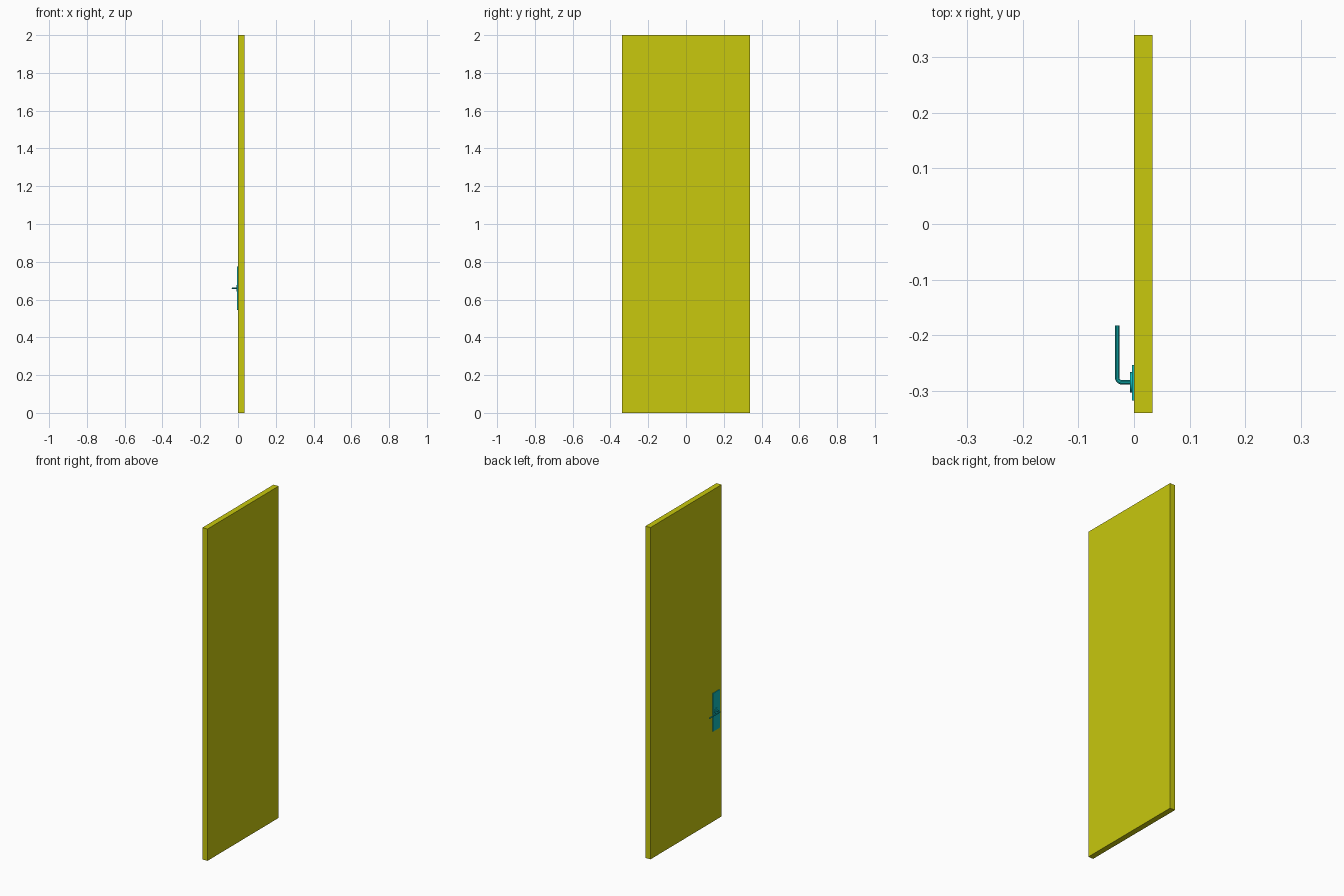
import bpy
import math
from mathutils import Vector

cube = bpy.data.objects.get("Cube")
if cube:
    bpy.data.objects.remove(cube, do_unlink=True)


def material(name, rgb):
    mat = bpy.data.materials.new(name)
    mat.use_nodes = True
    mat.diffuse_color = (*rgb, 1)
    mat.node_tree.nodes["Principled BSDF"].inputs["Base Color"].default_value = (*rgb, 1)
    return mat


yellow = material("yellow_paint", (0.58, 0.58, 0.004))
teal = material("teal_metal", (0.006, 0.5, 0.5))


def box(name, low, high, mat):
    low, high = Vector(low), Vector(high)
    bpy.ops.mesh.primitive_cube_add(size=1, location=(low + high) / 2)
    obj = bpy.context.object
    obj.name = name
    obj.scale = high - low
    bpy.ops.object.transform_apply(location=False, rotation=False, scale=True)
    obj.data.materials.append(mat)
    return obj


# Door slab and the handle's backing plate
box("door_panel", (0, -0.339, 0), (0.0335, 0.339, 2), yellow)
box("handle_plate", (-0.004, -0.317, 0.545), (0, -0.253, 0.775), teal)

# Round collar around the lever
handle_y, handle_z = -0.284, 0.66
bpy.ops.mesh.primitive_cylinder_add(
    vertices=32, radius=0.018, depth=0.006,
    location=(-0.004, handle_y, handle_z), rotation=(0, math.pi / 2, 0))
collar = bpy.context.object
collar.name = "handle_collar"
collar.data.materials.append(teal)
bpy.ops.object.shade_smooth_by_angle()

# Bent lever: a round bar swept out of the collar and along the door
reach, bend = -0.03, 0.008
path = [Vector((0, handle_y, handle_z))]
for i in range(7):
    a = math.pi / 2 * i / 6
    path.append(Vector((reach + bend * (1 - math.sin(a)),
                        handle_y + bend * (1 - math.cos(a)), handle_z)))
path.append(Vector((reach, -0.182, handle_z)))

curve = bpy.data.curves.new("handle_lever", "CURVE")
curve.dimensions = "3D"
curve.bevel_depth = 0.004
curve.bevel_resolution = 3
curve.use_fill_caps = True
spline = curve.splines.new("POLY")
spline.points.add(len(path) - 1)
for point, co in zip(spline.points, path):
    point.co = (*co, 1)
lever = bpy.data.objects.new("handle_lever", curve)
bpy.context.collection.objects.link(lever)
curve.materials.append(teal)
bpy.ops.object.select_all(action="DESELECT")
lever.select_set(True)
bpy.context.view_layer.objects.active = lever
bpy.ops.object.convert(target="MESH")
bpy.ops.object.shade_smooth_by_angle()
